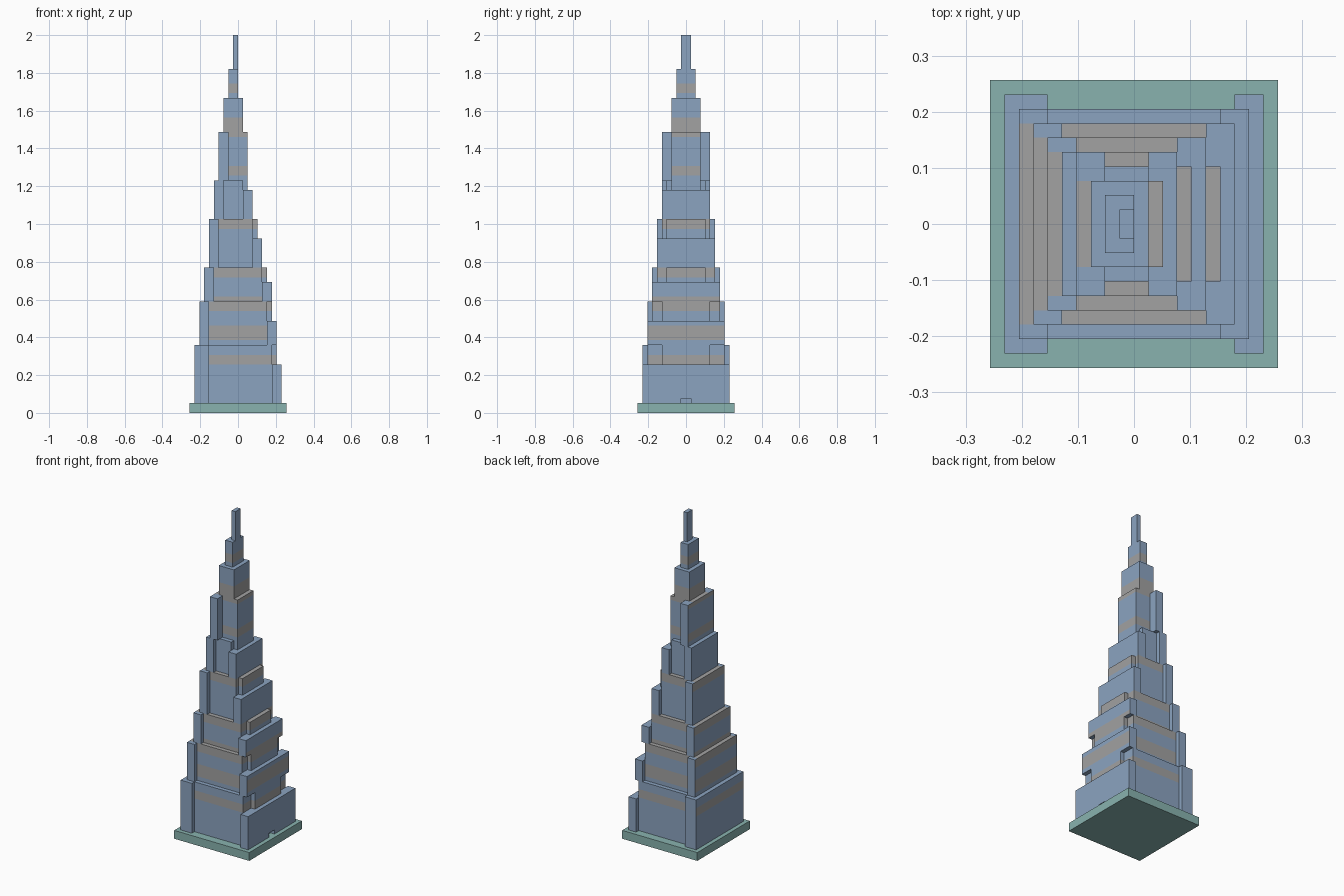
import bpy, bmesh
from mathutils import Vector

cube = bpy.data.objects.get("Cube")
if cube:
    bpy.data.objects.remove(cube, do_unlink=True)

U = 2 / 78                      # one grid step; all sizes below are in steps
BANDS = [(10, 12), (15, 18), (21, 24), (28, 30), (38, 40), (49, 51), (57, 61), (66, 68)]


def material(name, rgb):
    m = bpy.data.materials.new(name)
    m.use_nodes = True
    m.diffuse_color = (*rgb, 1)
    m.node_tree.nodes["Principled BSDF"].inputs["Base Color"].default_value = (*rgb, 1)
    return m


BLUE = material("blue glass", (0.26, 0.37, 0.53))
GREY = material("grey band", (0.36, 0.36, 0.36))
TEAL = material("teal base", (0.25, 0.45, 0.43))


def in_band(z):
    return any(a < z < b for a, b in BANDS)


def block(name, x, y, z, style="core"):
    """Box from (min, max) ranges. Core is banded all round, wing only on its
    outward x side, plain has one colour."""
    bm = bmesh.new()
    bmesh.ops.create_cube(bm, size=1)
    for v in bm.verts:
        for i, (lo, hi) in enumerate((x, y, z)):
            v.co[i] = hi if v.co[i] > 0 else lo
    if style != "plain":
        for cut in [c for band in BANDS for c in band if z[0] < c < z[1]]:
            bmesh.ops.bisect_plane(bm, geom=bm.verts[:] + bm.edges[:] + bm.faces[:],
                                   plane_co=(0, 0, cut), plane_no=(0, 0, 1))
        bm.normal_update()
        for f in bm.faces:
            n = f.normal
            grey = in_band(f.calc_center_median().z - 0.5 * n.z)
            if style == "wing":
                grey = grey and n.x * (x[0] + x[1]) > 0.5
            f.material_index = int(grey)
    bmesh.ops.scale(bm, vec=Vector((U, U, U)), verts=bm.verts)
    me = bpy.data.meshes.new(name)
    bm.to_mesh(me)
    bm.free()
    for m in ([TEAL] if style == "plain" else [BLUE, GREY]):
        me.materials.append(m)
    ob = bpy.data.objects.new(name, me)
    bpy.context.collection.objects.link(ob)
    return ob


# Ground plinth
block("base_plate", (-10, 10), (-10, 10), (0, 2), "plain")

# Stepped tiers: core x range, core half depth, z range, wing inner x, wing half depth
TIERS = [
    (-9, 7, 8, 2, 14, -6, 9),
    (-8, 6, 7, 14, 23, -6, 8),
    (-7, 5, 6, 23, 30, -5, 7),
    (-6, 3, 5, 30, 40, -4, 6),
    (-5, 1, 4, 40, 48, -3, 5),
    (-4, 2, 3, 48, 58, -2, 5),
]
for i, (x0, x1, hy, z0, z1, wx, wy) in enumerate(TIERS, 1):
    block(f"tier_{i}_core", (x0, x1), (-hy, hy), (z0, z1))
    block(f"tier_{i}_front_wing", (x0, wx), (-wy, -hy), (z0, z1), "wing")
    block(f"tier_{i}_back_wing", (x0, wx), (hy, wy), (z0, z1), "wing")

# Lower side slabs: x range, half depth, z range
SLABS = [(7, 9, 9, 2, 10), (6, 8, 8, 14, 19), (5, 7, 7, 23, 27), (3, 5, 6, 30, 36), (1, 3, 5, 40, 46)]
slabs = [block(f"side_slab_{i}", (x0, x1), (-hy, hy), (z0, z1), "wing")
         for i, (x0, x1, hy, z0, z1) in enumerate(SLABS, 1)]

# Narrow blocks linking each slab to the next: x range, half depth, z range
LINKS = [(7, 8, 5, 10, 14), (6, 7, 5, 19, 23), (5, 6, 4, 27, 30), (3, 4, 4, 36, 40), (1, 2, 3, 46, 48)]
for i, (x0, x1, hy, z0, z1) in enumerate(LINKS, 1):
    block(f"side_link_{i}", (x0, x1), (-hy, hy), (z0, z1))

# Spire steps
block("spire_lower", (-3, 1), (-3, 3), (58, 65))
block("spire_middle", (-2, 0), (-2, 2), (65, 71))
block("spire_top", (-1, 0), (-1, 1), (71, 78))

# Doorway recess in the lowest slab
cutter = block("door_cutter", (8, 10), (-1, 1), (1, 3), "wing")
cutter.hide_render = True
mod = slabs[0].modifiers.new("doorway", "BOOLEAN")
mod.operation = "DIFFERENCE"
mod.solver = "EXACT"
mod.object = cutter
bpy.context.view_layer.objects.active = slabs[0]
bpy.ops.object.modifier_apply(modifier=mod.name)
bpy.data.objects.remove(cutter, do_unlink=True)
